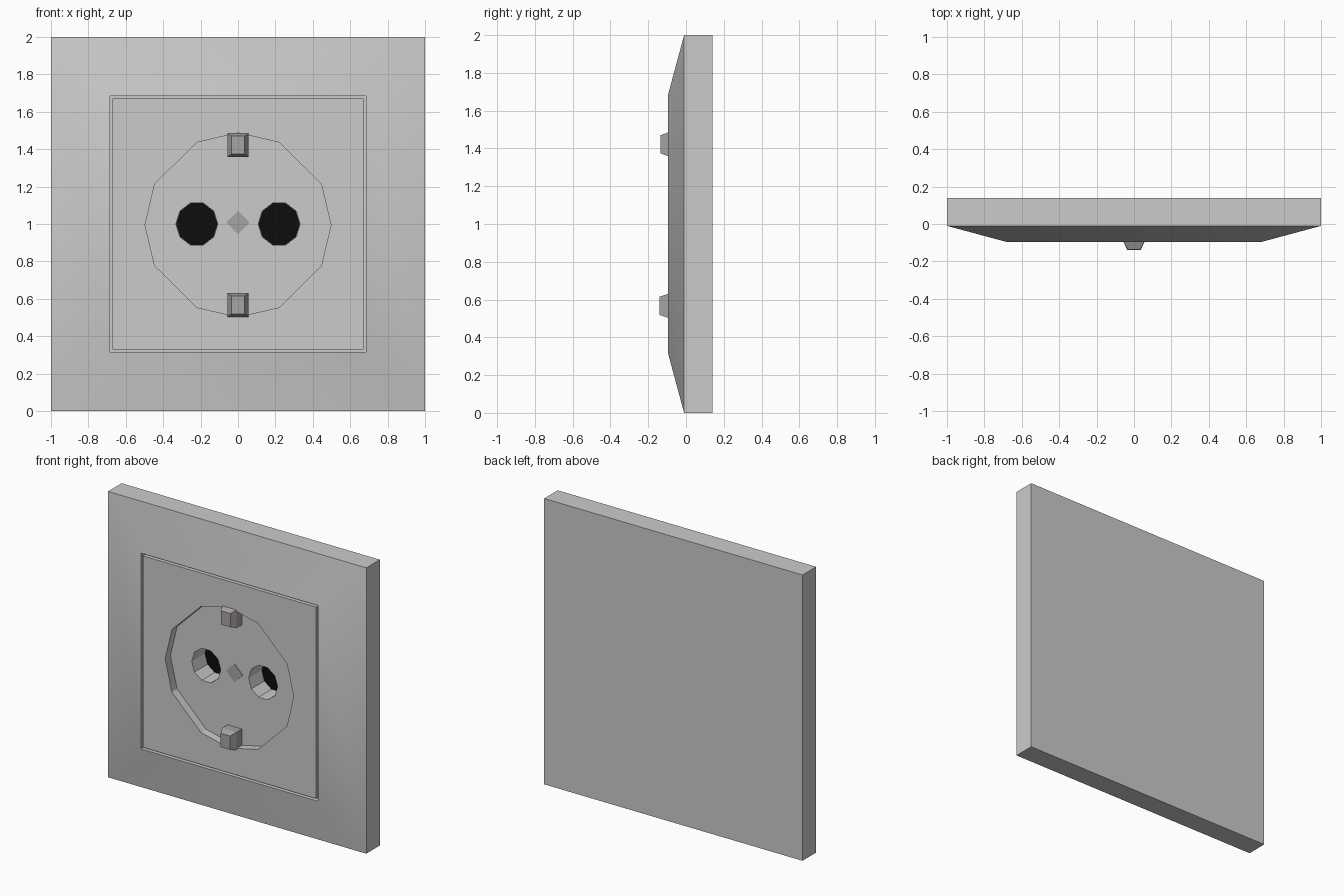
import bpy, bmesh, math

if "Cube" in bpy.data.objects:
    bpy.data.objects.remove(bpy.data.objects["Cube"])

CZ = 0.995                      # height of the socket centre


def square(s):
    return [(-s, -s), (s, -s), (s, s), (-s, s)]


def ngon(n, rx, rz, start=0.0):
    a = [start + 2 * math.pi * i / n for i in range(n)]
    return [(rx * math.cos(t), rz * math.sin(t)) for t in a]


def loft(name, rings, cx=0.0, cz=CZ, mat=None):
    """Closed skin through rings of (outline in x/z, y), capped at both ends."""
    bm = bmesh.new()
    loops = [[bm.verts.new((cx + x, y, cz + z)) for x, z in pts] for pts, y in rings]
    for a, b in zip(loops, loops[1:]):
        for i in range(len(a)):
            j = (i + 1) % len(a)
            bm.faces.new((a[i], a[j], b[j], b[i]))
    bm.faces.new(loops[0])
    bm.faces.new(loops[-1])
    bmesh.ops.recalc_face_normals(bm, faces=bm.faces)
    mesh = bpy.data.meshes.new(name)
    bm.to_mesh(mesh)
    bm.free()
    obj = bpy.data.objects.new(name, mesh)
    bpy.context.collection.objects.link(obj)
    if mat:
        mesh.materials.append(mat)
    return obj


def cut(obj, cutter):
    mod = obj.modifiers.new("cut", 'BOOLEAN')
    mod.operation, mod.solver, mod.object = 'DIFFERENCE', 'EXACT', cutter
    bpy.context.view_layer.objects.active = obj
    bpy.ops.object.modifier_apply(modifier=mod.name)
    bpy.data.objects.remove(cutter)


def material(name, rgb):
    m = bpy.data.materials.new(name)
    m.diffuse_color = (*rgb, 1)
    m.use_nodes = True
    m.node_tree.nodes["Principled BSDF"].inputs["Base Color"].default_value = m.diffuse_color
    return m


metal = material("metal", (0.40, 0.37, 0.37))
black = material("black", (0.004, 0.004, 0.004))

FACE, FLOOR, HOLE_END = -0.095, -0.037, 0.11

# Cover plate: sloped frame, thin groove, flush insert
plate = loft("cover_plate", [
    (square(1.0), 0.14), (square(1.0), -0.01), (square(0.685), FACE),
    (square(0.685), -0.055), (square(0.67), -0.055), (square(0.67), FACE)], cz=1.0)

# Twelve-sided plug recess
a = math.radians(26.3)
angles = [q * math.pi / 2 + t for q in range(4) for t in (0, a, math.pi / 2 - a)]
recess = [(0.497 * math.cos(t), 0.492 * math.sin(t)) for t in angles]
cut(plate, loft("recess_cutter", [(recess, -0.2), (recess, FLOOR)]))

# Pin holes with dark ends
for side, label in ((-1, "left"), (1, "right")):
    hole = ngon(10, 0.112, 0.118)
    cut(plate, loft("hole_cutter", [(hole, -0.2), (hole, HOLE_END)], cx=0.22 * side, cz=1.0))
    end = ngon(10, 0.111, 0.117)
    loft(label + "_hole_end", [(end, HOLE_END - 0.004), (end, HOLE_END + 0.002)],
         cx=0.22 * side, cz=1.0, mat=black)

bpy.ops.object.select_all(action='DESELECT')
plate.select_set(True)
bpy.context.view_layer.objects.active = plate
bpy.ops.object.shade_smooth_by_angle(angle=math.radians(30))


# Earthing clips with a tapered front
def rect(w, h):
    return [(-w, -h), (w, -h), (w, h), (-w, h)]


for label, z, front in (("upper", 1.422, -0.135), ("lower", 0.567, -0.14)):
    loft(label + "_earth_clip", [(rect(0.056, 0.063), FLOOR + 0.002),
                                 (rect(0.056, 0.063), -0.095),
                                 (rect(0.036, 0.048), front)], cz=z, mat=metal)

# Central screw
screw = ngon(4, 0.064, 0.064)
loft("centre_screw", [(screw, FLOOR + 0.002), (screw, FLOOR - 0.003)], cz=1.008, mat=metal)
